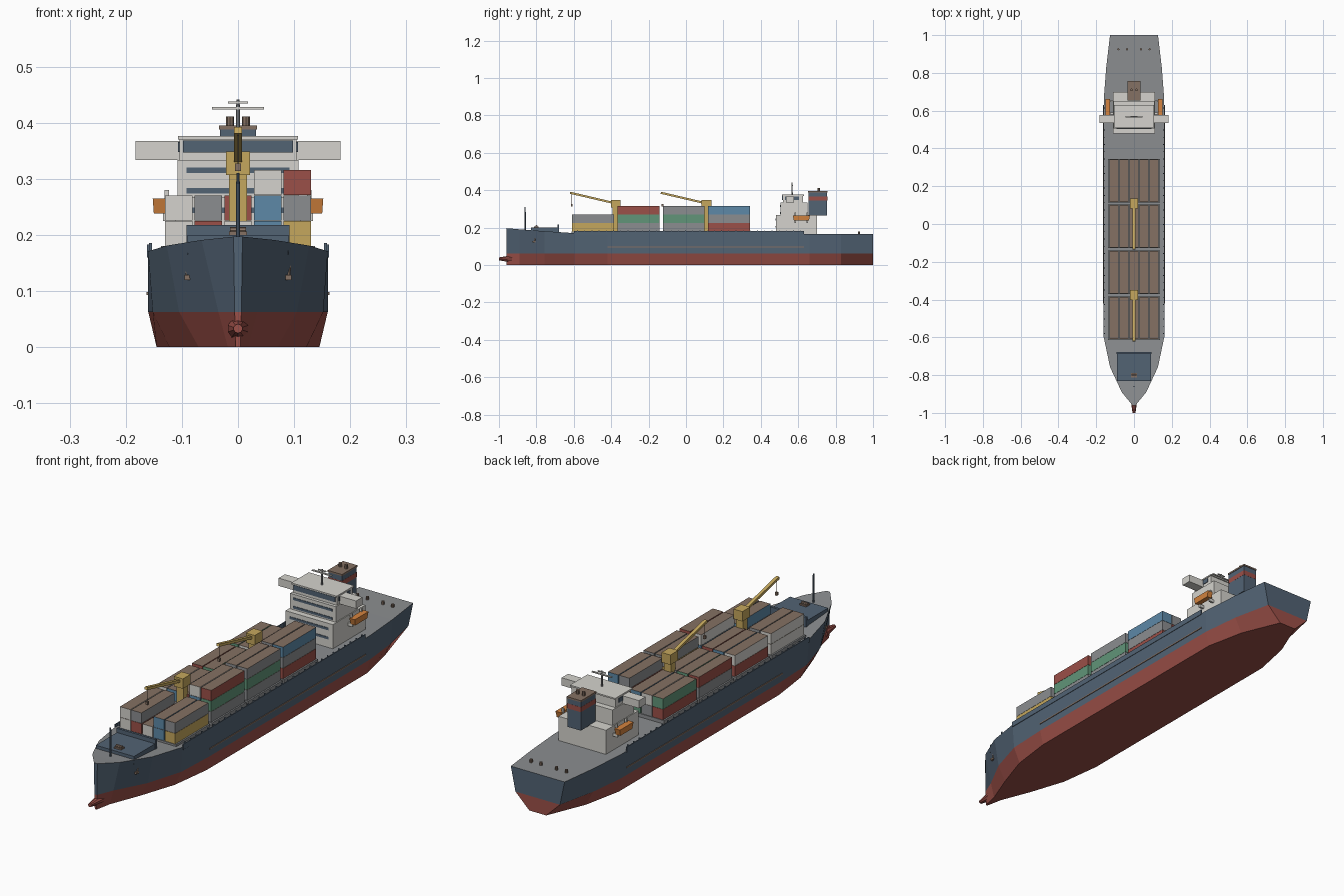
import bpy, bmesh
from mathutils import Vector, Matrix

cube = bpy.data.objects.get("Cube")
if cube:
    bpy.data.objects.remove(cube, do_unlink=True)


def material(name, r, g, b):
    m = bpy.data.materials.new(name)
    m.use_nodes = True
    m.diffuse_color = (r, g, b, 1)
    m.node_tree.nodes["Principled BSDF"].inputs["Base Color"].default_value = (r, g, b, 1)
    return m


NAVY = material("navy", 0.085, 0.125, 0.175)
RED = material("red", 0.33, 0.08, 0.065)
GREY = material("grey", 0.26, 0.27, 0.28)
WHITE = material("white", 0.66, 0.65, 0.61)
BROWN = material("brown", 0.235, 0.165, 0.125)
YELLOW = material("yellow", 0.56, 0.39, 0.11)
ORANGE = material("orange", 0.66, 0.23, 0.05)
GREEN = material("green", 0.12, 0.30, 0.19)
BLUE = material("blue", 0.11, 0.25, 0.39)


def finish(name, bm, mats, rule=None):
    bmesh.ops.recalc_face_normals(bm, faces=bm.faces)
    bm.normal_update()
    if rule:
        for f in bm.faces:
            f.material_index = rule(f)
    mesh = bpy.data.meshes.new(name)
    bm.to_mesh(mesh)
    bm.free()
    for m in mats:
        mesh.materials.append(m)
    ob = bpy.data.objects.new(name, mesh)
    bpy.context.collection.objects.link(ob)
    return ob


def box(name, x, y, z, *mats, rule=None):
    """Box from three (low, high) ranges."""
    bm = bmesh.new()
    bmesh.ops.create_cube(bm, size=1)
    for v in bm.verts:
        v.co = [(r[0] + r[1]) / 2 + c * (r[1] - r[0]) for r, c in zip((x, y, z), v.co)]
    return finish(name, bm, mats, rule)


def rod(name, a, b, r1, r2, mat, sides=8):
    """Tapered cylinder between two points."""
    a, b = Vector(a), Vector(b)
    bm = bmesh.new()
    turn = (b - a).to_track_quat('Z', 'Y').to_matrix().to_4x4()
    bmesh.ops.create_cone(bm, cap_ends=True, segments=sides, radius1=r1, radius2=r2,
                          depth=(b - a).length,
                          matrix=Matrix.Translation((a + b) / 2) @ turn)
    return finish(name, bm, [mat])


def span(c, h):
    return (c - h, c + h)


# Hull lofted through stations: y, deck / waterline / bottom half widths, deck height
WATER = 0.063
stations = [
    (-0.96, 0.008, 0.006, 0.004, 0.197),
    (-0.89, 0.065, 0.035, 0.018, 0.191),
    (-0.757, 0.127, 0.105, 0.07, 0.181),
    (-0.6, 0.16, 0.152, 0.122, 0.171),
    (-0.42, 0.16, 0.16, 0.145, 0.165),
    (0.66, 0.16, 0.16, 0.145, 0.165),
    (0.83, 0.147, 0.142, 0.11, 0.165),
    (1.0, 0.127, 0.105, 0.04, 0.166),
]
bm = bmesh.new()
rings = []
for y, deck, water, keel, top in stations:
    half = [(deck, top), (water, WATER), (keel, 0)]
    pts = [(-x, z) for x, z in half] + [(x, z) for x, z in reversed(half)]
    rings.append([bm.verts.new((x, y, z)) for x, z in pts])
for r, s in zip(rings, rings[1:]):
    for i in range(6):
        j = (i + 1) % 6
        bm.faces.new((r[i], r[j], s[j], s[i]))
for r in (rings[0], rings[-1]):
    bm.faces.new((r[0], r[1], r[4], r[5]))
    bm.faces.new((r[1], r[2], r[3], r[4]))


def hull_rule(f):
    if f.normal.z > 0.8:
        return 2
    return 0 if f.calc_center_median().z > WATER else 1


finish("hull", bm, [NAVY, RED, GREY], hull_rule)
rod("bow_bulb", (0, -0.93, 0.033), (0, -1.0, 0.033), 0.019, 0.008, RED, 10)

# Side fittings
for side, s in (("left", 1), ("right", -1)):
    box(side + "_bulwark", span(s * 0.16, 0.002), (-0.6, 0.63), (0.16, 0.183), NAVY)
    box(side + "_rubbing_strake", span(s * 0.16, 0.003), (-0.42, 0.63), (0.093, 0.098), BROWN)
    for i in range(32):
        box(side + "_bulwark_stay", span(s * 0.156, 0.003), span(-0.58 + i * 0.0385, 0.002),
            (0.163, 0.186), NAVY)
    box(side + "_anchor", span(s * 0.09, 0.005), span(-0.812, 0.008), (0.12, 0.129), BROWN)
    rod(side + "_anchor_shank", (s * 0.09, -0.81, 0.125), (s * 0.092, -0.806, 0.145),
        0.003, 0.003, BROWN)

# Foredeck
box("foredeck_platform", span(0, 0.09), (-0.83, -0.68), (0.165, 0.2), NAVY)
box("breakwater", span(0, 0.092), span(-0.683, 0.005), (0.165, 0.218), NAVY)
box("winch_base", span(0, 0.016), span(-0.8, 0.012), (0.2, 0.206), BROWN)
rod("winch_drum", (-0.014, -0.8, 0.208), (0.014, -0.8, 0.208), 0.006, 0.006, BROWN)
rod("foremast", (0, -0.86, 0.185), (0, -0.86, 0.31), 0.004, 0.003, NAVY)

# Containers: one string per column, bottom tier first
paint = {"W": WHITE, "G": GREY, "R": RED, "B": BLUE, "N": GREEN, "Y": YELLOW}
bays = [
    (-0.498, "WW RG W BB YG"),
    (-0.255, "RW GB YR NBW GNR"),
    (-0.012, "GR WN BG RYG GNG"),
    (0.229, "RN GW NB WRG RGB"),
]
for y, columns in bays:
    box("hatch_cover", span(0, 0.137), span(y, 0.115), (0.16, 0.18), GREY)
    for c, stack in enumerate(columns.split()):
        for tier, key in enumerate(stack):
            z = 0.18 + tier * 0.0455
            box("container", span((c - 2) * 0.053, 0.0245), span(y, 0.112), (z, z + 0.0445),
                paint[key], BROWN, rule=lambda f: int(f.normal.z > 0.5))

# Deck cranes
for y in (-0.376, 0.109):
    box("crane_post", span(0, 0.016), span(y, 0.016), (0.16, 0.31), YELLOW)
    box("crane_cab", span(0, 0.021), span(y, 0.026), (0.307, 0.349), YELLOW)
    jib = box("crane_jib", span(0, 0.007), (-0.235, 0), span(0, 0.0055), YELLOW)
    jib.location = (0, y - 0.015, 0.333)
    jib.rotation_euler.x = -0.23
    tip = y - 0.235
    rod("crane_cable", (0, tip, 0.325), (0, tip, 0.383), 0.0008, 0.0008, BROWN, 4)
    box("crane_hook", span(0, 0.005), span(tip, 0.005), (0.314, 0.327), BROWN)

# Accommodation block and bridge
box("lower_house", span(0, 0.112), (0.48, 0.70), (0.16, 0.268), WHITE)
box("upper_house", span(0, 0.108), (0.505, 0.65), (0.268, 0.334), WHITE)
box("bridge", span(0, 0.104), (0.518, 0.625), (0.334, 0.371), WHITE)
box("bridge_roof", span(0, 0.107), (0.512, 0.63), (0.37, 0.376), WHITE)
box("bridge_front_window", span(0, 0.098), (0.514, 0.52), (0.347, 0.368), NAVY)
for y, z in ((0.48, 0.205), (0.48, 0.244), (0.505, 0.279), (0.505, 0.315)):
    box("window_strip", span(0, 0.092), span(y, 0.002), span(z, 0.005), NAVY)
for side, s in (("left", 1), ("right", -1)):
    box(side + "_bridge_window", span(s * 0.104, 0.003), (0.53, 0.605), (0.348, 0.366), NAVY)
    box(side + "_bridge_wing", span(s * 0.1435, 0.0395), (0.535, 0.578), (0.334, 0.367), WHITE)
    # Lifeboat with drawn-in ends and its davits
    bm = bmesh.new()
    bmesh.ops.create_cube(bm, size=1)
    for v in bm.verts:
        low = v.co.z < 0
        v.co = (s * 0.139 + v.co.x * (0.022 if low else 0.026),
                0.617 + v.co.y * (0.08 if low else 0.092), 0.2515 + v.co.z * 0.027)
    finish(side + "_lifeboat", bm, [ORANGE])
    for y in (0.585, 0.649):
        box(side + "_davit", span(s * 0.122, 0.012), span(y, 0.004), (0.225, 0.238), WHITE)
        box(side + "_davit_arm", span(s * 0.127, 0.004), span(y, 0.004), (0.225, 0.28), WHITE)

# Radar mast
rod("radar_mast", (0, 0.567, 0.37), (0, 0.567, 0.441), 0.004, 0.003, GREY)
box("radar_bar", span(0, 0.046), span(0.567, 0.004), (0.424, 0.428), WHITE)
box("radar_top_bar", span(0, 0.018), span(0.567, 0.003), (0.434, 0.438), WHITE)

# Funnel with red band and exhaust pipes
for name, z, mat, w in (("funnel_base", (0.266, 0.345), NAVY, 0.032),
                        ("funnel_band", (0.345, 0.366), RED, 0.0325),
                        ("funnel_top", (0.366, 0.388), NAVY, 0.032),
                        ("funnel_cap", (0.388, 0.395), BROWN, 0.034)):
    box(name, span(0, w), span(0.705, w + 0.018), z, mat)
for x in (-0.014, 0.014):
    rod("exhaust_pipe", (x, 0.71, 0.39), (x, 0.71, 0.411), 0.007, 0.007, BROWN)

# Stern bollards
for x in (-0.083, -0.037, 0.037, 0.083):
    rod("bollard", (x, 0.925, 0.16), (x, 0.925, 0.179), 0.006, 0.006, BROWN)
